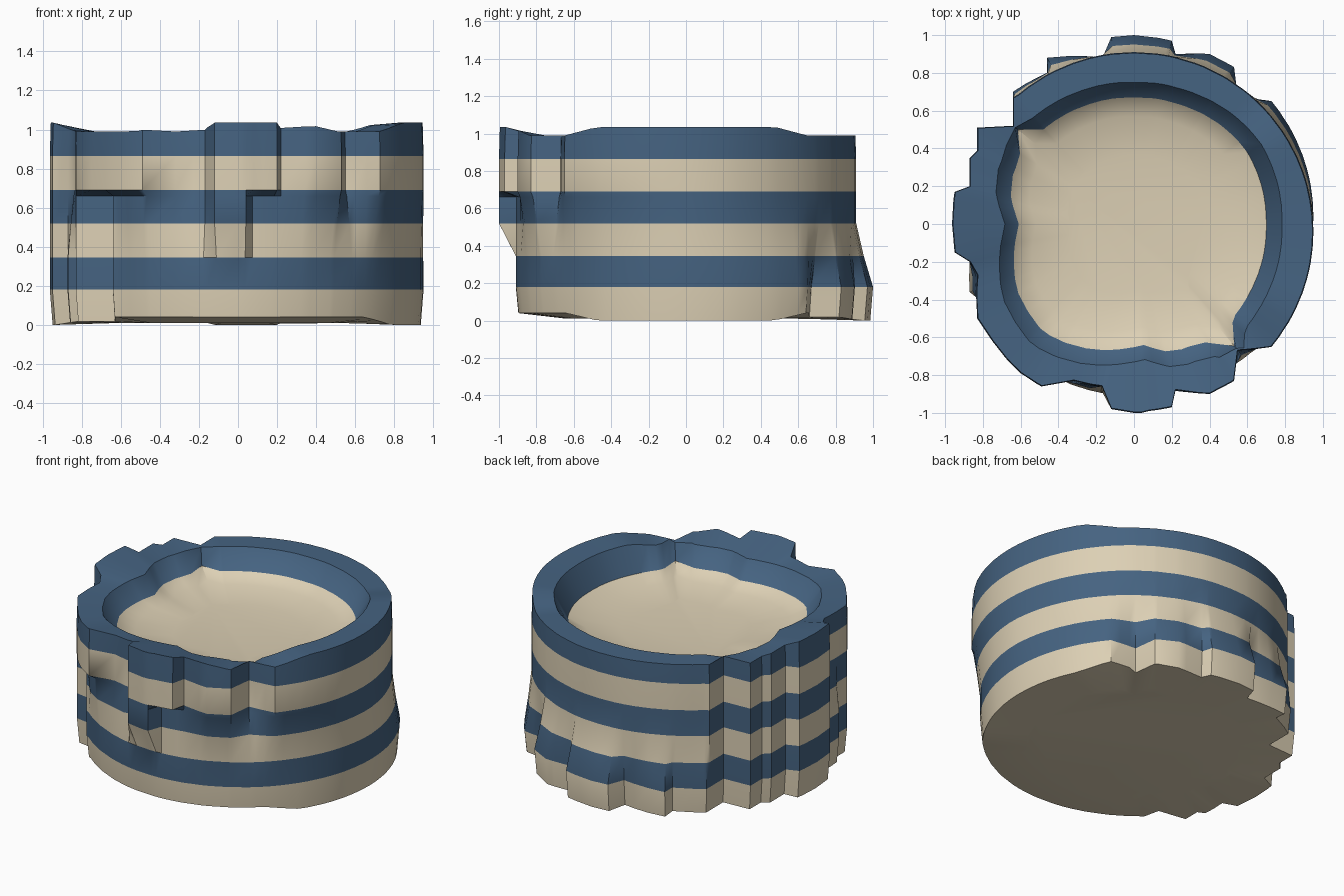
import bpy, bmesh
from math import radians, degrees, atan2, hypot, cos, sin

cube = bpy.data.objects.get("Cube")
if cube:
    bpy.data.objects.remove(cube)


def material(name, colour):
    mat = bpy.data.materials.new(name)
    mat.use_nodes = True
    mat.diffuse_color = (*colour, 1)
    mat.node_tree.nodes["Principled BSDF"].inputs["Base Color"].default_value = (*colour, 1)
    return mat


BLUE, TAN = 0, 1
materials = [material("slate blue", (.06, .125, .22)), material("sand", (.72, .63, .46))]


def polar(points):
    """Sorted list of (angle in degrees, radius)."""
    return sorted((degrees(atan2(y, x)), hypot(x, y)) for x, y in points)


def radius(outline, angle):
    """Radius of a closed polar outline at an angle; near straight between points."""
    angle = (angle + 180) % 360 - 180
    first, last = outline[0], outline[-1]
    closed = [(last[0] - 360, last[1])] + outline + [(first[0] + 360, first[1])]
    for (a, ra), (b, rb) in zip(closed, closed[1:]):
        if a <= angle <= b:
            t = (angle - a) / max(b - a, 1e-6)
            return 1 / ((1 - t) / ra + t / rb)


# Toothed right side, shared by both outlines
side = [(-.64, .52), (-.83, .51), (-.83, .39), (-.87, .35), (-.87, .2), (-.95, .17),
        (-.95, -.15), (-.87, -.2)]
# Front teeth of the upper outline, back teeth of the lower one
front_teeth = [(-.83, -.27), (-.83, -.5), (-.75, -.62), (-.6, -.79), (-.49, -.86),
               (-.32, -.83), (-.17, -.86), (-.12, -.98), (0, -1), (.04, -1), (.08, -.99),
               (.2, -.97), (.22, -.88), (.4, -.9), (.53, -.83), (.55, -.67)]
back_teeth = [(-.87, -.36), (-.83, -.39), (-.83, -.51), (-.64, -.52), (.55, .67),
              (.53, .83), (.4, .9), (.22, .9), (.2, .97), (0, 1), (-.12, .99),
              (-.16, .88), (-.46, .88), (-.46, .8), (-.64, .7)]
# Smooth arc that closes each outline
arc = [(.95 * cos(radians(a)), .95 * sin(radians(a)) - .04) for a in range(-40, 131, 10)]
upper = polar(side + front_teeth + arc + [(-.64, .67)])
lower = polar(side + back_teeth + [(x, -y) for x, y in arc] + [(-.64, -.67)])

# Edge of the bowl where the blue wall meets the floor
bowl = polar([(-.48, .5), (-.62, .5), (-.6, .35), (-.66, .2), (-.61, 0), (-.62, -.35),
              (-.48, -.57), (-.3, -.65), (.05, -.64), (.2, -.68), (.35, -.62), (.53, -.65),
              (.52, -.5), (.62, -.35), (.7, 0), (.6, .38), (.45, .53), (.25, .63),
              (0, .67), (-.25, .63)])

# Common angles: every corner, then an even fill
angles = []


def add_angles(candidates, gap):
    for a in candidates:
        if all(abs((a - b + 180) % 360 - 180) > gap for b in angles):
            angles.append(a)


add_angles([a for a, r in upper + lower], .7)
add_angles([7.5 * i - 180 for i in range(48)], 2.5)
angles.sort()

LEVELS = [0, .18, .345, .52, .66, .69, .865, 1.035]
BAND_COLOURS = [TAN, BLUE, TAN, BLUE, BLUE, TAN, BLUE]


def lower_share(level, angle):
    """How far the wall has changed from the upper to the lower outline."""
    if level >= 5:
        return 0
    if angle > 0:
        return [1, 1, .45, 0, 0][level]
    if -104 < angle < -87:                  # long front tooth
        return [1, 1, 1, 0, 0][level]
    if -128 < angle < -119:                 # stub below the ledge
        return [1, 1, 1, .8, .65][level]
    if -87 <= angle < -74 or -150 < angle <= -128:      # ledges
        return 1
    return [1, 1, 1, .6, .2][level]


def wall_radius(level, angle):
    share = lower_share(level, angle)
    return (1 - share) * radius(upper, angle) + share * radius(lower, angle)


def edge_fade(outline, angle, toothed):
    """0 where the edge stands at full height, 1 where it is cut back."""
    r = radius(outline, angle)
    x, y = r * cos(radians(angle)), r * sin(radians(angle))
    if toothed:
        fade = (.94 - max(abs(x), abs(y))) / .1
    else:
        fade = (abs(y) - .48) / .17
    return min(1, max(0, fade))


def rim_toothed(angle):
    return angle < -49 or angle > 135


def base_toothed(angle):
    return angle > 49 or angle < -135


def base_height(angle):
    depth = .018 if base_toothed(angle) else .04
    return depth * edge_fade(lower, angle, base_toothed(angle))


def ring(bm, radii, heights):
    return [bm.verts.new((r * cos(radians(a)), r * sin(radians(a)), z))
            for a, r, z in zip(angles, radii, heights)]


def bridge(bm, low, high, colour):
    n = len(low)
    for i in range(n):
        j = (i + 1) % n
        bm.faces.new((low[i], low[j], high[j], high[i])).material_index = colour


bm = bmesh.new()

# Striped outer wall
rim_fade = [edge_fade(upper, a, rim_toothed(a)) for a in angles]
rings = []
for level, z in enumerate(LEVELS):
    radii = [wall_radius(level, a) for a in angles]
    heights = [z] * len(angles)
    if level == 0:
        radii = [r * .985 for r in radii]
        heights = [base_height(a) for a in angles]
    if level == len(LEVELS) - 1:
        radii = [r * .995 for r in radii]
        heights = [z - .045 * fade for fade in rim_fade]
    rings.append(ring(bm, radii, heights))
for low, high, colour in zip(rings, rings[1:], BAND_COLOURS):
    bridge(bm, low, high, colour)

# Rim, bowl wall and floor
bowl_radii = [radius(bowl, a) for a in angles]
rim_radii = [min(r * 1.12, radius(upper, a) - .015) for a, r in zip(angles, bowl_radii)]
rim_inner = [.98 if rim_toothed(a) else 1.025 - .035 * fade
             for a, fade in zip(angles, rim_fade)]
inner = [ring(bm, rim_radii, rim_inner)]
for scale, z in [(1, .865), (.85, .825), (.55, .795)]:
    inner.append(ring(bm, [r * scale for r in bowl_radii], [z] * len(angles)))
bridge(bm, rings[-1], inner[0], BLUE)
for high, low, colour in zip(inner, inner[1:], (BLUE, TAN, TAN)):
    bridge(bm, high, low, colour)
bm.faces.new(inner[-1]).material_index = TAN

# Underside
base = ring(bm, [radius(lower, a) * .7 for a in angles], [.01] * len(angles))
bridge(bm, base, rings[0], TAN)
bm.faces.new(base[::-1]).material_index = TAN

bmesh.ops.recalc_face_normals(bm, faces=bm.faces)
mesh = bpy.data.meshes.new("striped_drum")
bm.to_mesh(mesh)
bm.free()
for mat in materials:
    mesh.materials.append(mat)
drum = bpy.data.objects.new("striped_drum", mesh)
bpy.context.collection.objects.link(drum)
bpy.context.view_layer.objects.active = drum
drum.select_set(True)
bpy.ops.object.shade_smooth_by_angle(angle=radians(38))
